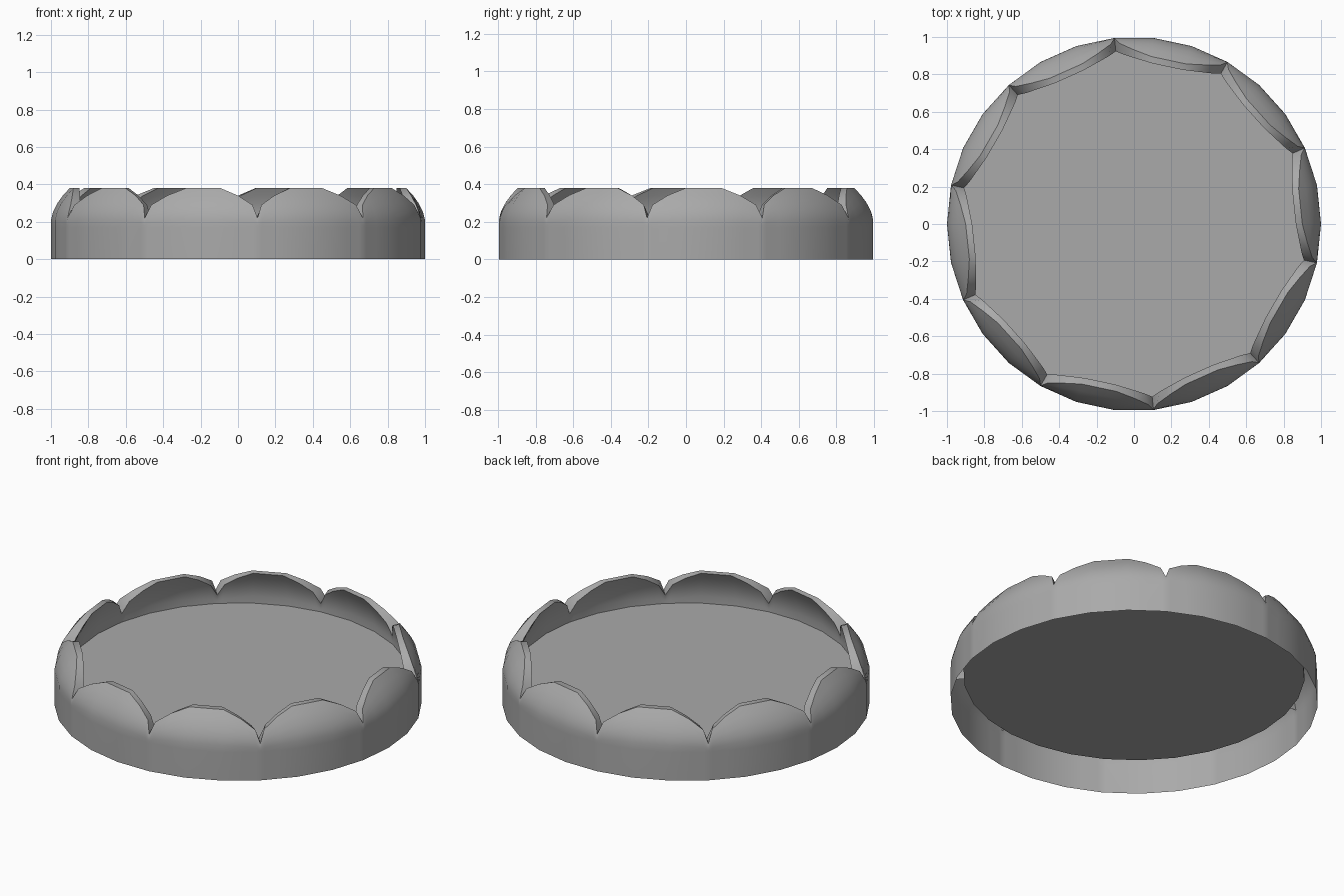
import bpy, bmesh, math

cube = bpy.data.objects.get("Cube")
if cube:
    bpy.data.objects.remove(cube, do_unlink=True)

PETALS, SIDES = 10, 30
FLOOR_Z, SHOULDER, TOP = 0.17, 0.2, 0.38
ROWS = 6

grey = bpy.data.materials.new("mid_grey")
colour = (0.4, 0.4, 0.4, 1)
grey.diffuse_color = colour
grey.use_nodes = True
bsdf = grey.node_tree.nodes["Principled BSDF"]
bsdf.inputs["Base Color"].default_value = colour
bsdf.inputs["Roughness"].default_value = 0.8


def ring_point(radius, degrees, z):
    """Point on a regular polygon with SIDES sides, at any angle."""
    step = 360 / SIDES
    off = math.radians(degrees % step - step / 2)
    r = radius * math.cos(math.radians(step / 2)) / math.cos(off)
    a = math.radians(degrees)
    return (r * math.cos(a), r * math.sin(a), z)


def curl(z):
    """How far a petal leans inward at a height, from 0 to 1."""
    return max(0, (z - SHOULDER) / (TOP - SHOULDER)) ** 1.8


def finish(bm, name):
    mesh = bpy.data.meshes.new(name)
    bm.to_mesh(mesh)
    bm.free()
    obj = bpy.data.objects.new(name, mesh)
    bpy.context.collection.objects.link(obj)
    mesh.materials.append(grey)
    bpy.ops.object.select_all(action='DESELECT')
    obj.select_set(True)
    bpy.context.view_layer.objects.active = obj
    bpy.ops.object.shade_smooth_by_angle(angle=math.radians(32))
    return obj


# Half a petal: outer angle, inner angle, rim height
half = [(18, 18, 0.22), (16.6, 15.6, 0.29), (12, 11, 0.34), (6, 5.5, TOP)]
columns = [(-o, -i, z) for o, i, z in half] + half[::-1]

# Scalloped wall: outer skin, rim and inner skin, open underneath
bm = bmesh.new()
for p in range(PETALS):
    centre = 6 + p * 360 / PETALS
    strips = []
    for outer, inner, rim in columns:
        heights = [FLOOR_Z + (rim - FLOOR_Z) * k / (ROWS - 1) for k in range(ROWS)]
        points = [ring_point(1, centre + outer, 0)]
        points += [ring_point(1 - 0.1 * curl(z), centre + outer, z) for z in heights]
        # Inner skin spreads back to the full petal width at the floor
        for k in reversed(range(ROWS)):
            z = heights[k]
            angle = outer + (inner - outer) * k / (ROWS - 1)
            points.append(ring_point(0.93 - 0.065 * curl(z), centre + angle, z))
        strips.append([bm.verts.new(c) for c in points])
    for a, b in zip(strips, strips[1:]):
        for k in range(len(a) - 1):
            bm.faces.new((a[k], b[k], b[k + 1], a[k + 1]))
bmesh.ops.remove_doubles(bm, verts=bm.verts, dist=0.0005)
finish(bm, "scalloped_wall")

# Raised floor disc inside the wall
bm = bmesh.new()
bm.faces.new([bm.verts.new(ring_point(0.93, k * 360 / SIDES, FLOOR_Z))
              for k in range(SIDES)])
finish(bm, "floor_disc")
